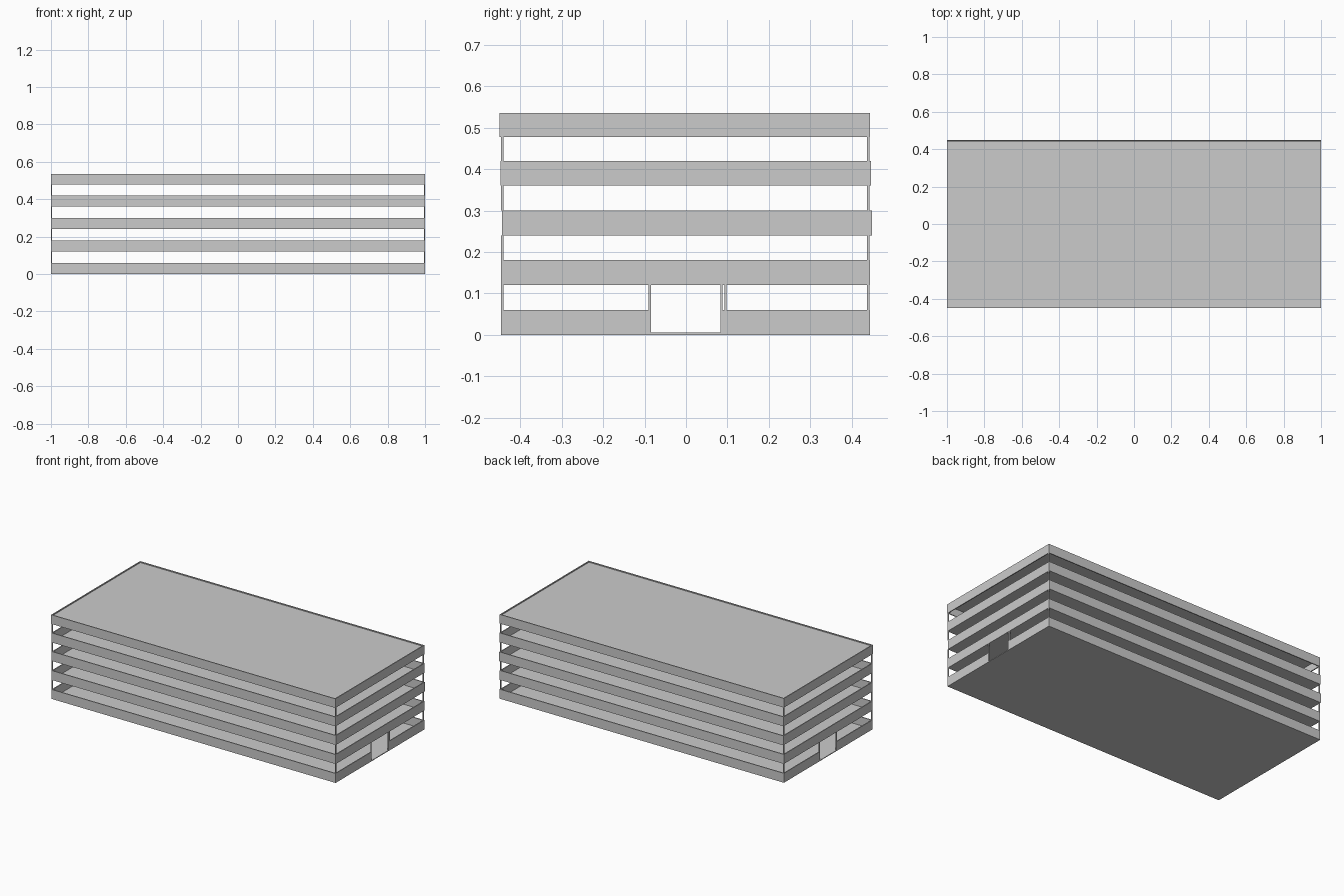
import bpy, bmesh
from mathutils import Vector

if "Cube" in bpy.data.objects:
    bpy.data.objects.remove(bpy.data.objects["Cube"])

T = 0.006      # wall thickness
X = 1.0        # half length
BAND = 0.06    # parapet height


def boxes(name, specs):
    """One object made of boxes given as (x0, x1, y0, y1, z0, z1)."""
    bm = bmesh.new()
    for x0, x1, y0, y1, z0, z1 in specs:
        cube = bmesh.ops.create_cube(bm, size=1)
        for v in cube["verts"]:
            v.co = Vector((x0 if v.co.x < 0 else x1,
                           y0 if v.co.y < 0 else y1,
                           z0 if v.co.z < 0 else z1))
    mesh = bpy.data.meshes.new(name)
    bm.to_mesh(mesh)
    bm.free()
    obj = bpy.data.objects.new(name, mesh)
    bpy.context.collection.objects.link(obj)
    return obj


def long_walls(y0, y1, z0, z1):
    return [(-X, X, y0, y0 + T, z0, z1), (-X, X, y1 - T, y1, z0, z1)]


def end_walls(y0, y1, z0, z1):
    return [(-X, -X + T, y0, y1, z0, z1), (X - T, X, y0, y1, z0, z1)]


# Ground floor: slab and parapets, open at both ends for the entrances
gy0, gy1 = -0.447, 0.444
boxes("ground_slab", [(-X, X, gy0, gy1, 0, 0.005)])
boxes("ground_parapet", long_walls(gy0, gy1, 0, BAND)
      + end_walls(gy0 + T, -0.086, 0, BAND)
      + end_walls(0.083, gy1 - T, 0, BAND))

# Upper floors: thin deck at the bottom of each parapet ring
for i, (y0, y1, z0) in enumerate([(-0.446, 0.444, 0.12),
                                  (-0.444, 0.449, 0.24),
                                  (-0.448, 0.447, 0.36)], 1):
    boxes(f"deck_{i}", [(-X + T, X - T, y0 + T, y1 - T, z0, z0 + 0.005)])
    boxes(f"parapet_{i}", long_walls(y0, y1, z0, z0 + BAND)
          + end_walls(y0 + T, y1 - T, z0, z0 + BAND))

# Roof: slab just below the rim of a hanging fascia ring
ry0, ry1 = -0.450, 0.444
boxes("roof_slab", [(-X + T, X - T, ry0 + T, ry1 - T, 0.525, 0.530)])
boxes("roof_fascia", long_walls(ry0, ry1, 0.478, 0.536)
      + end_walls(ry0 + T, ry1 - T, 0.478, 0.536))

# Slim corner posts between the bands
posts = []
for z0, z1 in [(0.06, 0.12), (0.18, 0.24), (0.30, 0.36), (0.42, 0.478)]:
    posts += end_walls(-0.446, -0.440, z0, z1) + end_walls(0.437, 0.443, z0, z1)
boxes("corner_posts", posts)

# Entrance posts at both ends
boxes("entrance_posts", [(-X, -X + T, -0.090, -0.085, 0.0, 0.12),
                         (-X, -X + T, 0.083, 0.088, 0.0, 0.12),
                         (X - T, X, -0.090, -0.085, 0.0, 0.12),
                         (X - T, X, 0.093, 0.098, 0.06, 0.12),
                         (X - T, X, 0.083, 0.088, 0.0, 0.12)])
